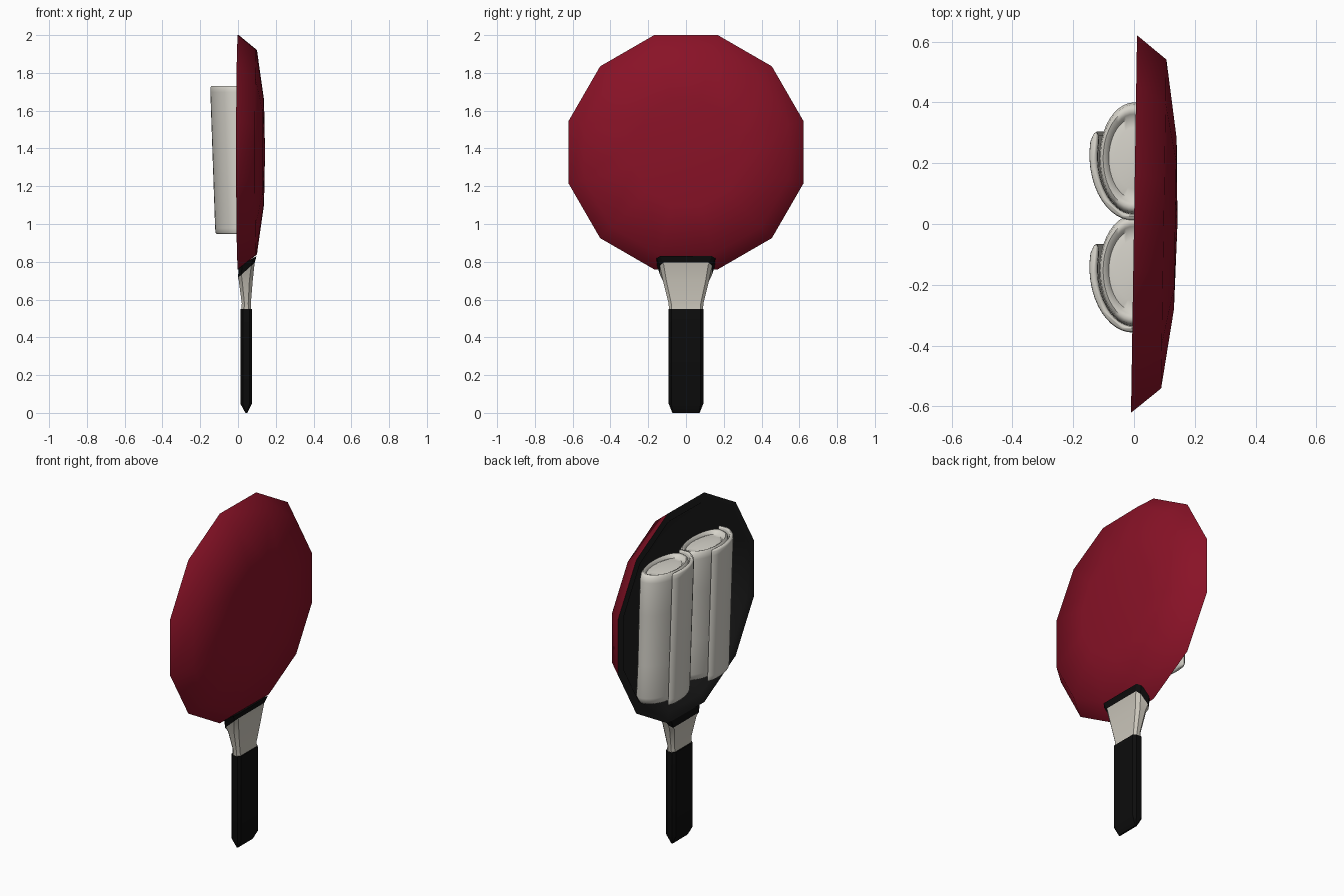
import bpy, bmesh, math

if "Cube" in bpy.data.objects:
    bpy.data.objects.remove(bpy.data.objects["Cube"])


def material(name, r, g, b):
    m = bpy.data.materials.new(name)
    m.diffuse_color = (r, g, b, 1)
    m.use_nodes = True
    m.node_tree.nodes["Principled BSDF"].inputs["Base Color"].default_value = m.diffuse_color
    return m


RED = material("red enamel", 0.25, 0.006, 0.02)
IRON = material("dark iron", 0.013, 0.013, 0.013)
BLACK = material("black grip", 0.004, 0.004, 0.004)
BEIGE = material("pale metal", 0.60, 0.57, 0.50)
CREAM = material("cream wrap", 0.67, 0.65, 0.59)


def loft(name, rings, mats, pick=None, caps=False, angle=30):
    """Skin closed rings of points; a one-point ring makes a fan."""
    bm = bmesh.new()
    rows = [[bm.verts.new(p) for p in ring] for ring in rings]
    for k, (a, b) in enumerate(zip(rows, rows[1:])):
        n = max(len(a), len(b))
        for i in range(n):
            j = (i + 1) % n
            if len(a) == 1:
                f = bm.faces.new((a[0], b[i], b[j]))
            elif len(b) == 1:
                f = bm.faces.new((a[i], a[j], b[0]))
            else:
                f = bm.faces.new((a[i], a[j], b[j], b[i]))
            f.material_index = pick(k) if pick else 0
    if caps:
        bm.faces.new(rows[0]).material_index = pick(0) if pick else 0
        bm.faces.new(rows[-1]).material_index = pick(len(rows) - 2) if pick else 0
    bmesh.ops.recalc_face_normals(bm, faces=bm.faces)
    me = bpy.data.meshes.new(name)
    bm.to_mesh(me)
    bm.free()
    for m in mats:
        me.materials.append(m)
    ob = bpy.data.objects.new(name, me)
    bpy.context.collection.objects.link(ob)
    bpy.ops.object.select_all(action='DESELECT')
    ob.select_set(True)
    bpy.context.view_layer.objects.active = ob
    bpy.ops.object.shade_smooth_by_angle(angle=math.radians(angle))
    return ob


# Pan: twelve-sided dish, open towards -x, red outside and dark inside
def pan_ring(x, r):
    if r == 0:
        return [(x, 0, 1.38)]
    pts = []
    for i in range(12):
        t = math.radians(15 + 30 * i)
        y, z = r * math.cos(t), r * math.sin(t)
        pts.append((x + 0.016 * y, y, 1.38 + z))
    return pts


profile = [(0.143, 0), (0.136, 0.29), (0.098, 0.56), (0.0, 0.643),
           (0.006, 0.585), (0.075, 0.52), (0.1, 0)]
loft("pan", [pan_ring(*p) for p in profile], [RED, IRON],
     pick=lambda k: 0 if k < 3 else 1, angle=50)


# Handle sections: chamfered box, back (low x) and front (high x) heights differ
def bar(zb, zf, x0, x1, hw, c=0.014):
    c = min(c, (x1 - x0) * 0.35)
    sec = [(x0, hw - c), (x0 + c, hw), (x1 - c, hw), (x1, hw - c)]
    sec += [(x, -y) for x, y in reversed(sec)]
    return [(x, y, zb + (zf - zb) * (x - x0) / (x1 - x0)) for x, y in sec]


loft("grip", [bar(0, 0, .039, .049, .072), bar(.05, .05, .012, .075, .092),
              bar(.55, .55, .012, .075, .092)], [BLACK], caps=True)
loft("handle_neck", [bar(.54, .54, .018, .070, .09), bar(.58, .58, .020, .068, .092),
                     bar(.70, .70, .004, .078, .122, .018),
                     bar(.715, .795, .0, .088, .138, .018),
                     bar(.775, .83, .004, .098, .155, .018)], [BEIGE, BLACK],
     pick=lambda k: 1 if k == 3 else 0, caps=True)


# Rolled wraps lying in the pan
ZC = 1.338


def on_roll(yc, t, z, s, extra=0.0):
    """Point on the roll's rounded section; t = 0 faces -x."""
    a = 0.115 if math.cos(t) > 0 else 0.075
    x = -(a * s + extra) * math.cos(t) + 0.013 - 0.035 * z
    return (x, yc + (0.184 * s + extra) * math.sin(t), ZC + z)


END = [(.55, .372), (.72, .366), (.79, .380), (.88, .386), (.96, .376), (1, .345)]


def wrap(label, yc):
    rows = [(s, z) for s, z in END] + [(1.0, .15), (.98, -.15)]
    rows += [(s, -z) for s, z in reversed(END)]
    n = 40
    rings = [[on_roll(yc, 2 * math.pi * i / n, z, s) for i in range(n)] for s, z in rows]
    top, bottom = on_roll(yc, 0, .37, 0), on_roll(yc, 0, -.37, 0)
    loft("wrap_body_" + label, [[top]] + rings + [[bottom]], [CREAM], angle=60)

    # loose outer layer: thick sheet with rounded edges, thinning towards -y
    steps = 16
    ends = [(-.392, .45), (-.384, .9), (-.36, 1), (.36, 1), (.384, .9), (.392, .45)]
    rings = []
    for z, full in ends:
        outer, inner = [], []
        for i in range(steps + 1):
            u = i / steps
            t = math.radians(23 - 128 * u)
            mid = 0.020 - 0.012 * u
            half = (0.015 - 0.005 * u) * full * (0.55 if i == 0 else 1)
            outer.append(on_roll(yc, t, z, 1, mid + half))
            inner.append(on_roll(yc, t, z, 1, mid - half))
        nose = on_roll(yc, math.radians(25.5), z, 1, 0.020)
        rings.append([nose] + outer + inner[::-1])
    loft("wrap_flap_" + label, rings, [CREAM], caps=True, angle=70)


wrap("left", 0.216)
wrap("right", -0.153)
